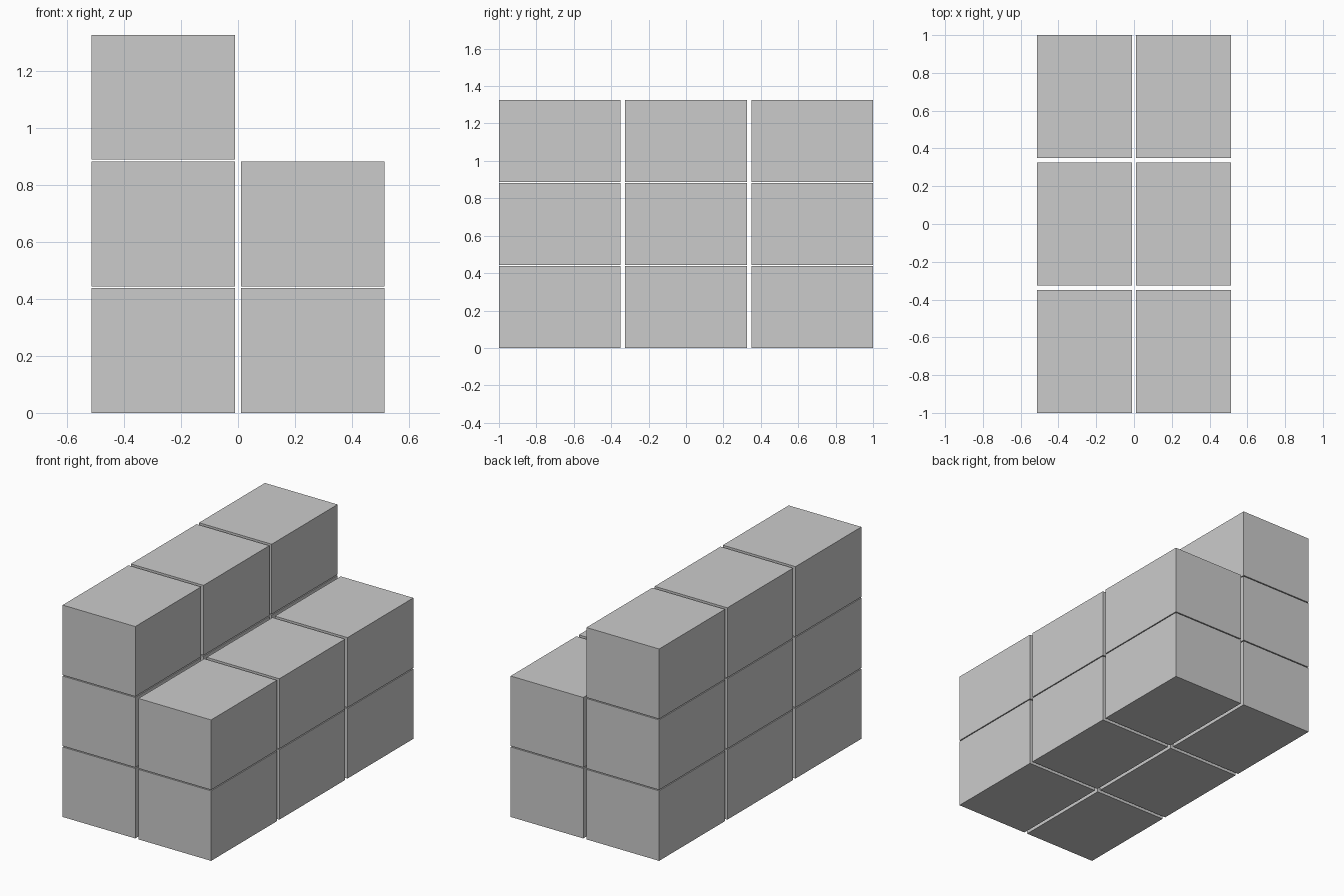
import bpy

if "Cube" in bpy.data.objects:
    bpy.data.objects.remove(bpy.data.objects["Cube"])

# Block size and spacing between block centres
SIZE = (0.503, 0.651, 0.438)
PITCH = (0.525, 0.6745, 0.444)


def block(name, centre):
    bpy.ops.mesh.primitive_cube_add(size=1, location=centre)
    ob = bpy.context.object
    ob.name = name
    ob.scale = SIZE
    bpy.ops.object.transform_apply(location=False, rotation=False, scale=True)


# Left column is three blocks high, right column is two
for side, sx, levels in (("left", -0.5, 3), ("right", 0.5, 2)):
    for row, sy in (("front", -1), ("middle", 0), ("back", 1)):
        for level in range(levels):
            block(f"block_{side}_{row}_{level + 1}",
                  (sx * PITCH[0], sy * PITCH[1], SIZE[2] / 2 + level * PITCH[2]))
